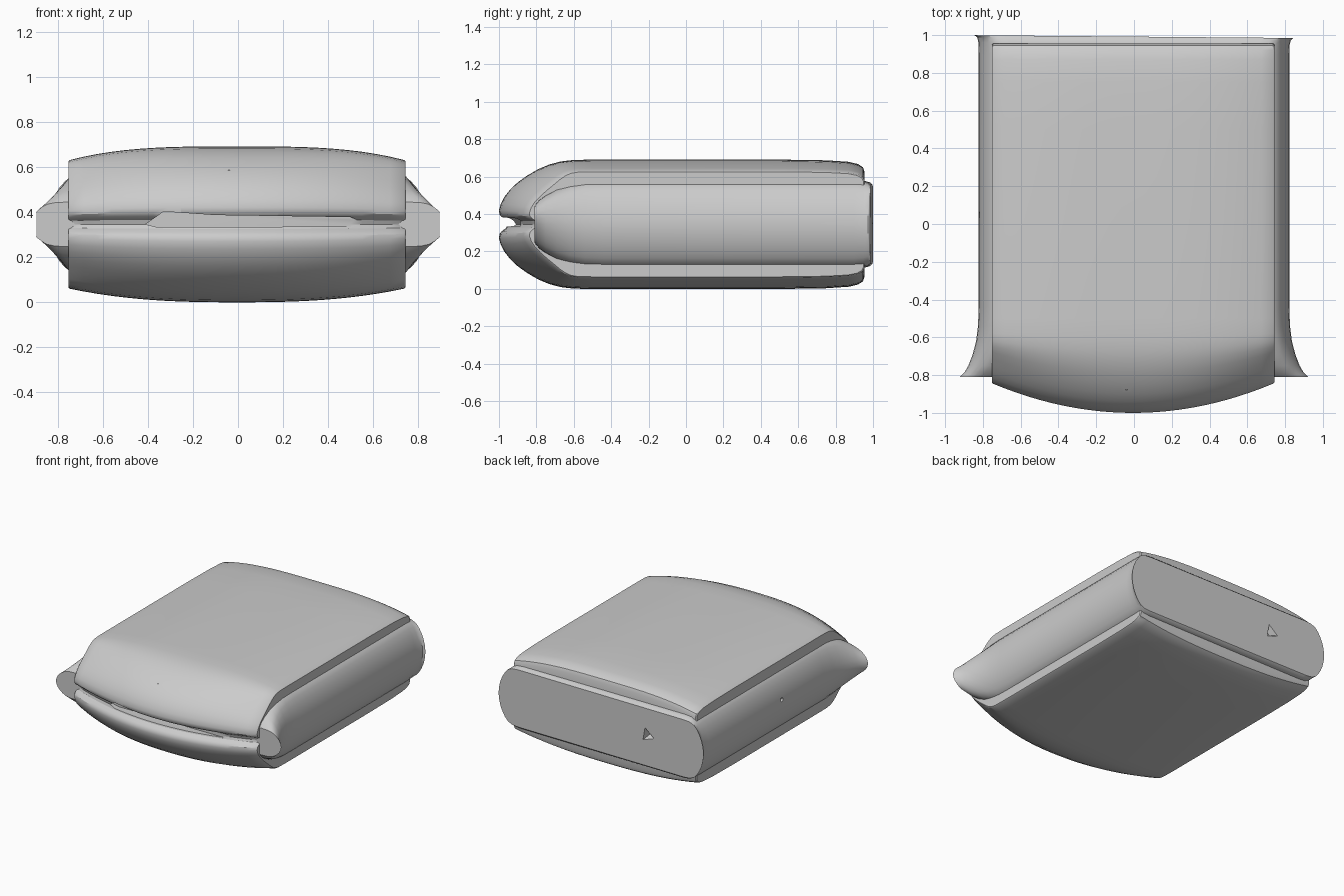
import bpy, bmesh, math

if "Cube" in bpy.data.objects:
    bpy.data.objects.remove(bpy.data.objects["Cube"])

MID = 0.345  # height of the horizontal centre plane


def loft(name, rings):
    """Skin closed rings of equal length and cap both ends."""
    bm = bmesh.new()
    loops = [[bm.verts.new(p) for p in r] for r in rings]
    for a, b in zip(loops, loops[1:]):
        n = len(a)
        for i in range(n):
            j = (i + 1) % n
            bm.faces.new((a[i], a[j], b[j], b[i]))
    bm.faces.new(loops[0])
    bm.faces.new(loops[-1])
    bmesh.ops.recalc_face_normals(bm, faces=bm.faces)
    me = bpy.data.meshes.new(name)
    bm.to_mesh(me)
    bm.free()
    ob = bpy.data.objects.new(name, me)
    bpy.context.collection.objects.link(ob)
    return ob


def select_only(ob):
    bpy.ops.object.select_all(action='DESELECT')
    ob.select_set(True)
    bpy.context.view_layer.objects.active = ob


def cut(ob, cutter):
    cutter.hide_render = True
    m = ob.modifiers.new("cut", 'BOOLEAN')
    m.operation = 'DIFFERENCE'
    m.solver = 'EXACT'
    m.object = cutter
    select_only(ob)
    bpy.ops.object.modifier_apply(modifier=m.name)
    bpy.data.objects.remove(cutter, do_unlink=True)


def smooth(ob, deg):
    select_only(ob)
    bpy.ops.object.shade_smooth_by_angle(angle=math.radians(deg))


def dent(loc, rot, r, depth, sides=10, scale=(1, 1, 1)):
    """Cone cutter centred on a surface point."""
    bpy.ops.mesh.primitive_cone_add(vertices=sides, radius1=r, depth=depth,
                                    location=loc, rotation=rot)
    ob = bpy.context.object
    ob.scale = scale
    return ob


# Outer shell: side profile swept across x, crowned and bowed at the front
half = [(-.955, 0), (-.962, .02), (-.985, .037), (-.997, .052), (-1, .075),
        (-.99, .11), (-.97, .148), (-.94, .186), (-.9, .224), (-.85, .26),
        (-.79, .295), (-.73, .32), (-.67, .336), (-.6, .344), (-.5, .346),
        (0, .346), (.5, .346), (.75, .342), (.87, .334), (.92, .322),
        (.946, .305), (.955, .28), (.955, .2), (.955, 0)]
profile = half + [(y, -z) for y, z in half[-2:0:-1]]


def shell_ring(t, inset=0.0):
    ring = []
    for y, z in profile:
        crown = 1 - .175 * abs(t) ** (3.2 if z > 0 else 2.6)
        w = min(1, max(0, (-y - .5) / .45))
        w = w * w * (3 - 2 * w)
        yy = y + .155 * t * t * w
        ring.append((-.005 + .742 * t, yy * (1 - inset), MID + z * crown * (1 - inset * 2)))
    return ring


N = 24
ts = [-1 + 2 * i / N for i in range(N + 1)]
shell = loft("outer_shell", [shell_ring(-1.008, .006)] + [shell_ring(t) for t in ts]
             + [shell_ring(1.008, .006)])

# Front slot, tapered towards its ends
slot_sec = [(-.41, .345), (-.33, .402), (-.1, .386), (.5, .377), (.54, .36),
            (.5, .335), (-.36, .333)]
slot = loft("slot_cutter", [[(x, y, z) for x, z in slot_sec] for y in (-1.1, -.885)])
cut(shell, slot)

# Small pinhole above the slot
cut(shell, dent((-.04, -.875, .615), (math.radians(-45), 0, 0), .022, .05))
smooth(shell, 32)

# Inner core: rounded side bulges lofted from front to back
side = [(.66, .235), (.71, .23), (.745, .213), (.77, .182), (.79, .145),
        (.807, .1), (.818, .05), (.822, 0)]
right = side + [(x, -z) for x, z in side[-2::-1]]
section = right + [(-x, z) for x, z in right[::-1]]
stations = [(-.81, -.1, .42), (-.785, -.075, .55), (-.75, -.055, .66), (-.69, -.032, .8),
            (-.62, -.014, .91), (-.54, -.004, .98), (-.44, 0, 1), (.2, 0, 1),
            (.9, 0, 1), (.955, -.002, .98), (.98, -.008, .95), (.992, -.022, .9)]
core = loft("inner_core", [
    [(x + math.copysign(d, x), y - (.009 * x if y > .9 else 0), MID + z * s)
     for x, z in section] for y, d, s in stations])

# Triangular dent in the back and a small hole in the left side
cut(core, dent((-.38, .99, .36), (math.radians(90), math.radians(20), 0), .1, .1, 3))
cut(core, dent((-.82, .05, .38), (0, math.radians(90), 0), .03, .06))
smooth(core, 32)
